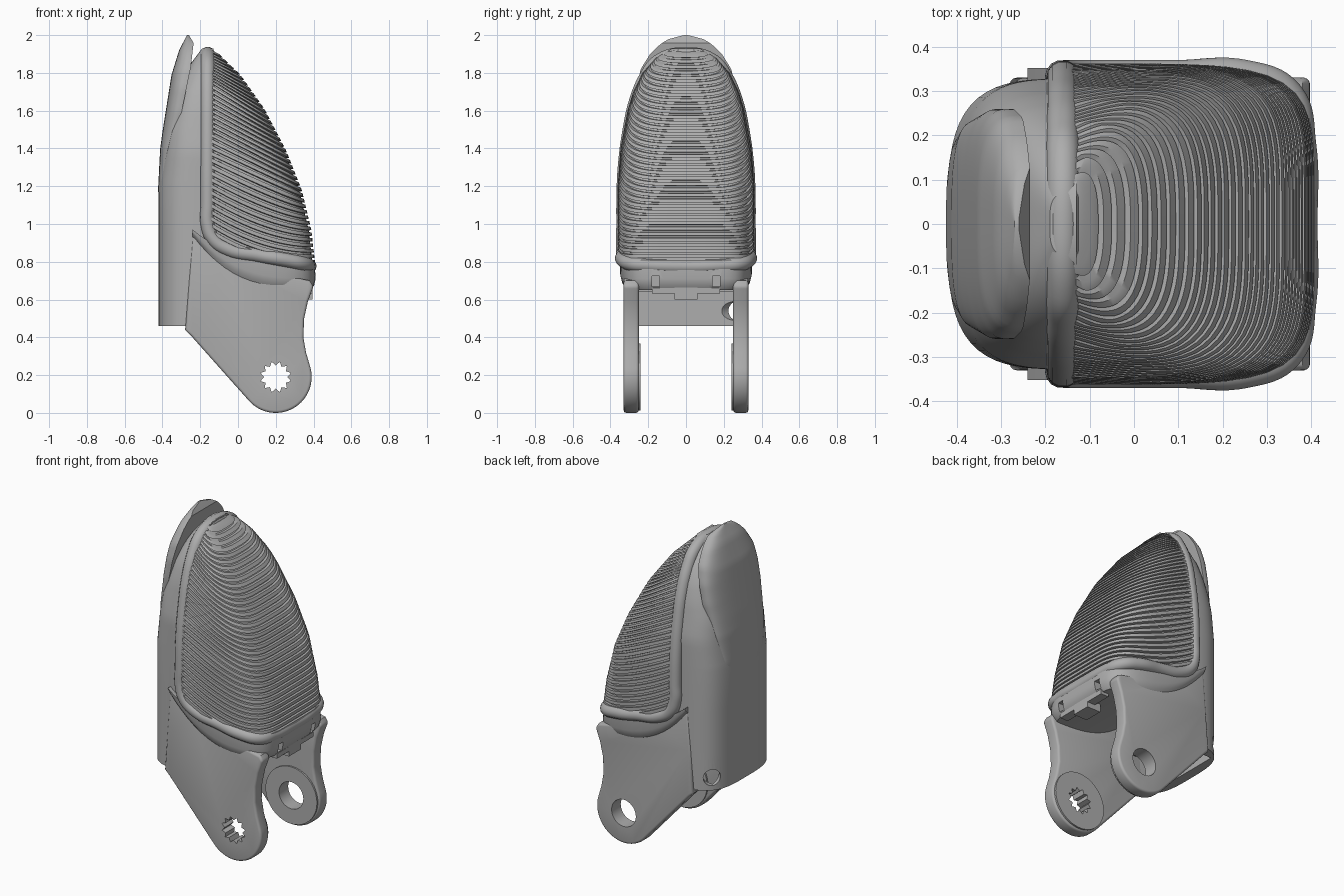
import bpy, bmesh, math
from mathutils import Matrix, Vector

cube = bpy.data.objects.get("Cube")
if cube:
    bpy.data.objects.remove(cube, do_unlink=True)

GREY = (0.42, 0.42, 0.42, 1)
grey = bpy.data.materials.new("plain grey")
grey.use_nodes = True
grey.diffuse_color = GREY
for node in grey.node_tree.nodes:
    if node.type == 'BSDF_PRINCIPLED':
        node.inputs["Base Color"].default_value = GREY
        node.inputs["Roughness"].default_value = 0.6


def table(*pairs):
    """Piecewise linear function through the given pairs."""
    def f(v):
        if v <= pairs[0][0]:
            return pairs[0][1]
        for (a, fa), (b, fb) in zip(pairs, pairs[1:]):
            if v <= b:
                return fa + (fb - fa) * (v - a) / (b - a)
        return pairs[-1][1]
    return f


def finish(name, bm):
    bmesh.ops.recalc_face_normals(bm, faces=bm.faces[:])
    mesh = bpy.data.meshes.new(name)
    bm.to_mesh(mesh)
    bm.free()
    mesh.materials.append(grey)
    obj = bpy.data.objects.new(name, mesh)
    bpy.context.collection.objects.link(obj)
    return obj


def u_ring(back, front, width, n, p=1, m=48):
    """Half superellipse from back to front; its height eases from one to the other."""
    ring = []
    for k in range(m + 1):
        a = math.pi * (k / m - 0.5)
        c, s = max(0, math.cos(a)), math.sin(a)
        r = (c ** n + abs(s) ** n) ** (-1 / n)
        c, s = min(1, c * r), s * r
        z = front[1] + (back[1] - front[1]) * (1 - c) ** p
        ring.append((back[0] + (front[0] - back[0]) * c, width(z) * s, z))
    return ring


def loft(name, rings):
    bm = bmesh.new()
    rows = [[bm.verts.new(co) for co in ring] for ring in rings]
    m = len(rows[0]) - 1
    for lo, hi in zip(rows, rows[1:]):
        for i in range(m + 1):
            j = (i + 1) % (m + 1)
            bm.faces.new((lo[i], lo[j], hi[j], hi[i]))
    for row in (rows[0], rows[-1]):
        for i in range(m // 2):
            quad = [row[i], row[i + 1], row[m - i - 1], row[m - i]]
            bm.faces.new(quad if i + 1 < m - i - 1 else [quad[0], quad[1], quad[3]])
    return finish(name, bm)


def prism(name, outline, y0, y1):
    """Side outline in x and z, extruded along y."""
    bm = bmesh.new()
    face = bm.faces.new([bm.verts.new((x, y0, z)) for x, z in outline])
    new = bmesh.ops.extrude_face_region(bm, geom=[face])["geom"]
    bmesh.ops.translate(bm, vec=(0, y1 - y0, 0),
                        verts=[g for g in new if isinstance(g, bmesh.types.BMVert)])
    return finish(name, bm)


def box(name, x0, x1, y0, y1, z0, z1):
    return prism(name, [(x0, z0), (x1, z0), (x1, z1), (x0, z1)], y0, y1)


def arc(cx, cz, r, start, end, steps):
    return [(cx + r * math.cos(math.radians(start + (end - start) * i / steps)),
             cz + r * math.sin(math.radians(start + (end - start) * i / steps)))
            for i in range(steps + 1)]


def bake(obj):
    graph = bpy.context.evaluated_depsgraph_get()
    mesh = bpy.data.meshes.new_from_object(obj.evaluated_get(graph))
    obj.modifiers.clear()
    obj.data = mesh


def cut(obj, cutter):
    mod = obj.modifiers.new("cut", 'BOOLEAN')
    mod.operation, mod.solver, mod.object = 'DIFFERENCE', 'EXACT', cutter
    bake(obj)
    bpy.data.objects.remove(cutter, do_unlink=True)


# Shared width of the tip by height
half_width = table((0.6, 0.33), (0.8, 0.362), (1.2, 0.362), (1.4, 0.347), (1.6, 0.31),
                   (1.7, 0.28), (1.8, 0.23), (1.88, 0.16), (1.94, 0.06))

# Back shell with an open cavity below and one screw hole
back_x = table((0.46, -0.42), (1.2, -0.42), (1.5, -0.385), (1.7, -0.325),
               (1.85, -0.25), (1.93, -0.19))
heights = [0.46, 0.7, 0.95, 1.2] + [1.2 + 0.73 * i / 20 for i in range(1, 21)]
shell = loft("back_shell", [
    u_ring((-0.13, z), (back_x(z), z), lambda v: min(0.328, half_width(v) * 0.94)
           if v > 0.9 else 0.328, 3.5) for z in heights])
cut(shell, box("cavity_cutter", -0.36, 0.1, -0.25, 0.25, 0.3, 0.64))
bm = bmesh.new()
bmesh.ops.create_cone(bm, cap_ends=True, segments=32, radius1=0.05, radius2=0.05, depth=0.2)
turn = Vector((-1, 1, 0)).to_track_quat('Z', 'Y').to_matrix().to_4x4()
bmesh.ops.transform(bm, matrix=Matrix.Translation((-0.37, 0.27, 0.54)) @ turn, verts=bm.verts[:])
cut(shell, finish("screw_cutter", bm))

# Nail plate
nail_x = table((1.17, -0.424), (1.4, -0.412), (1.5, -0.398), (1.79, -0.352),
               (1.92, -0.312), (2.0, -0.27))
nail_edge = table((1.17, -0.40), (1.25, -0.385), (1.56, -0.305), (1.83, -0.25),
                  (1.96, -0.235), (2.0, -0.26))
nail_width = table((1.17, 0.15), (1.22, 0.19), (1.4, 0.235), (1.6, 0.26), (1.72, 0.26),
                   (1.82, 0.24), (1.9, 0.19), (1.95, 0.14), (1.98, 0.09), (2.0, 0.01))
loft("nail", [u_ring((nail_edge(z), z), (nail_x(z), z), nail_width, 3)
              for z in [1.17 + 0.83 * i / 40 for i in range(41)]])

# Ribbed finger pad: each rib is a raised slanted band with a groove beside it
pad_x = table((0.76, 0.412), (0.97, 0.388), (1.18, 0.338), (1.39, 0.255), (1.61, 0.14),
              (1.79, 0.013), (1.91, -0.11))
rise = table((0, 0.17), (0.4, 0.24), (0.7, 0.2), (1, 0.03))
RIBS = 38
pad_rings = []
for rib in range(RIBS):
    for step, depth in ((0.0, 0.014), (0.32, 0.014), (0.36, 0), (0.96, 0)):
        t = (rib + step) / RIBS
        z = 0.78 + 1.12 * t
        pad_rings.append(u_ring((-0.16, z + rise(t)), (pad_x(z) - depth, z),
                                lambda v, d=depth: max(0.02, half_width(v) - d),
                                5.5 - 3 * t, 2.2 - 1.2 * min(1, t * 3)))
loft("ribbed_pad", pad_rings)

# Band under the pad, flaring out from the arms
band = loft("lower_band", [
    u_ring((-0.24, zb), (x, z), lambda v, w=w: w, 6, 3)
    for x, z, zb, w in ((0.385, 0.65, 0.93, 0.322), (0.403, 0.675, 0.95, 0.342),
                        (0.411, 0.71, 0.96, 0.35), (0.406, 0.79, 0.97, 0.352))])
for side in (-1, 1):
    cut(band, box("notch_cutter", 0.33, 0.6, side * 0.14, side * 0.18, 0.67, 0.725))

# Rounded rim around the pad
side_path = [(-0.16, half_width(z) - 0.03, z) for z in (1.86, 1.78, 1.65, 1.5, 1.3, 1.1, 1.0)]
side_path += [(x, 0.333, z) for x, z in ((-0.13, 0.92), (-0.05, 0.865), (0.1, 0.835), (0.25, 0.81))]
side_path += [(0.345, 0.29, 0.79), (0.373, 0.18, 0.78)]
path = ([(-0.16, 0, 1.9)] + side_path + [(0.376, 0, 0.775)]
        + [(x, -y, z) for x, y, z in reversed(side_path)])
curve = bpy.data.curves.new("pad_rim", 'CURVE')
curve.dimensions = '3D'
curve.bevel_depth = 0.038
curve.bevel_resolution = 5
curve.resolution_u = 8
spline = curve.splines.new('BEZIER')
spline.bezier_points.add(len(path) - 1)
for point, co in zip(spline.bezier_points, path):
    point.co = co
    point.handle_left_type = point.handle_right_type = 'AUTO'
spline.use_cyclic_u = True
curve.materials.append(grey)
bpy.context.collection.objects.link(bpy.data.objects.new("pad_rim", curve))

# Fork arms: toothed hole on one side, round hole on the other
PIVOT = (0.2, 0.19)
arm_outline = ([(-0.24, 0.95), (-0.26, 0.7), (-0.28, 0.44), (-0.25, 0.41)]
               + arc(*PIVOT, 0.19, 222, 375, 28)
               + [(0.36, 0.32), (0.346, 0.4), (0.35, 0.5), (0.37, 0.59), (0.4, 0.67),
                  (0.38, 0.7), (0.1, 0.76), (-0.06, 0.82)])
star = [(PIVOT[0] + r * math.cos(a), PIVOT[1] + r * math.sin(a))
        for i in range(24) for r, a in [(0.083 if i % 2 else 0.062, math.pi * i / 12)]]
for side, word, hole in ((-1, "right", star), (1, "left", arc(*PIVOT, 0.084, 0, 350, 35))):
    arm = prism(word + "_arm", arm_outline, side * 0.25, side * 0.33)
    bevel = arm.modifiers.new("soft_edge", 'BEVEL')
    bevel.width, bevel.segments, bevel.angle_limit = 0.014, 3, math.radians(50)
    bevel.limit_method = 'ANGLE'
    bake(arm)
    boss = prism(word + "_boss", arc(*PIVOT, 0.178, 0, 352, 44), side * 0.24, side * 0.26)
    for part in (arm, boss):
        cut(part, prism("hole_cutter", hole, side * 0.2, side * 0.4))
    # Small hinge bars beside the centre tab
    box(word + "_hinge_bar", 0.34, 0.395, side * 0.06, side * 0.18, 0.632, 0.662)
box("centre_tab", 0.3, 0.395, -0.06, 0.06, 0.6, 0.665)

# Smooth shading with sharp edges kept
meshes = [o for o in bpy.context.scene.objects
          if o.type == 'MESH' and grey.name in o.data.materials]
for obj in bpy.context.view_layer.objects:
    obj.select_set(obj in meshes)
bpy.context.view_layer.objects.active = meshes[0]
bpy.ops.object.shade_smooth_by_angle(angle=math.radians(35))
